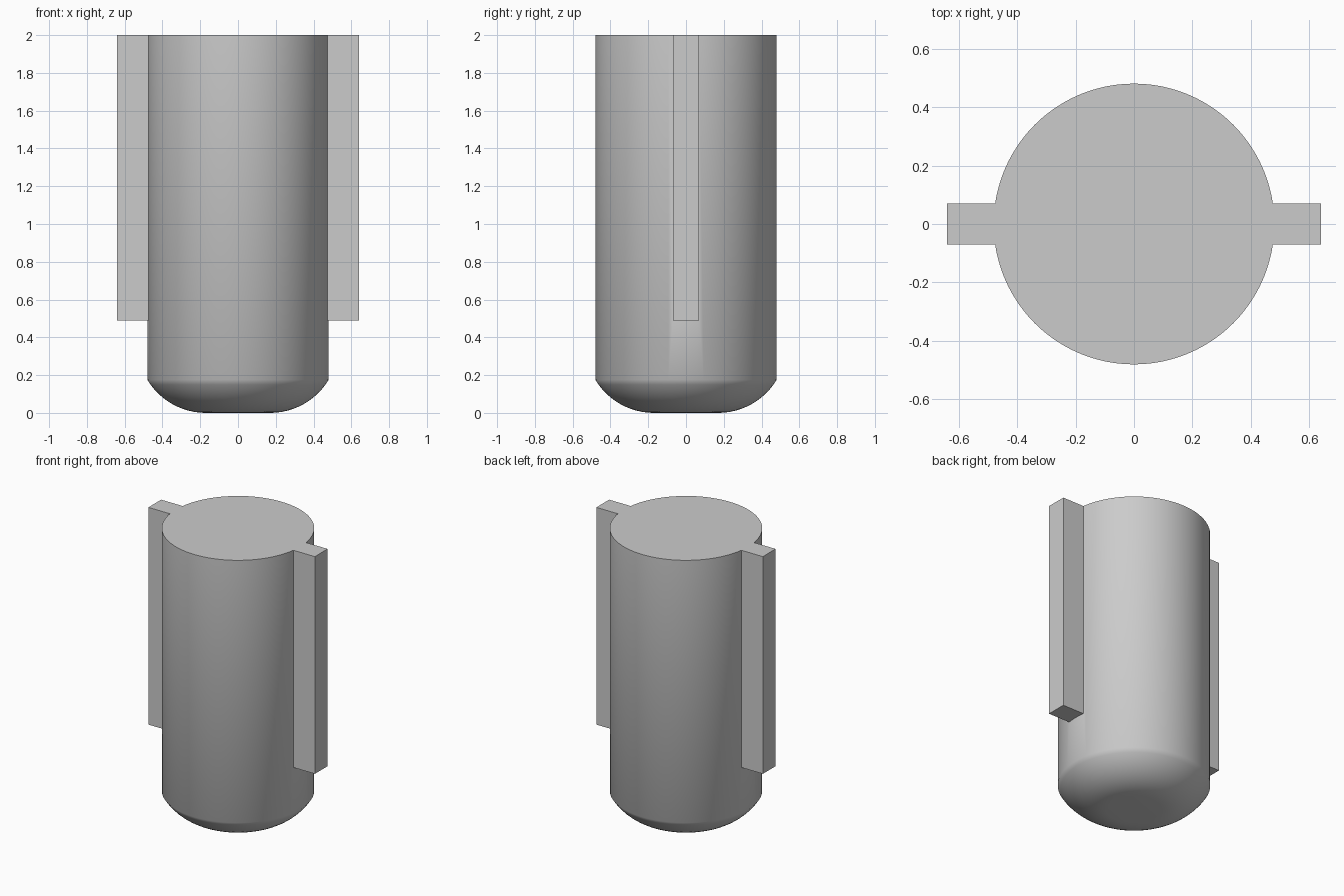
import bpy, bmesh, math

cube = bpy.data.objects.get("Cube")
if cube:
    bpy.data.objects.remove(cube, do_unlink=True)

RADIUS, HEIGHT, SEGMENTS = 0.48, 2.0, 96
FLAT, ROUND_TOP = 0.17, 0.175          # flat foot radius, height of rounded end
FIN_REACH, FIN_HALF, FIN_BASE = 0.64, 0.07, 0.49

grey = bpy.data.materials.new("light grey")
grey.use_nodes = True
colour = (0.6, 0.6, 0.6, 1)
grey.diffuse_color = colour
grey.node_tree.nodes["Principled BSDF"].inputs["Base Color"].default_value = colour


def add_object(name, bm):
    bmesh.ops.recalc_face_normals(bm, faces=bm.faces)
    mesh = bpy.data.meshes.new(name)
    bm.to_mesh(mesh)
    bm.free()
    mesh.materials.append(grey)
    obj = bpy.data.objects.new(name, mesh)
    bpy.context.collection.objects.link(obj)
    return obj


def lathe(name, profile):
    """Closed solid of revolution from (radius, z) points."""
    bm = bmesh.new()
    rings = []
    for r, z in profile:
        angles = [math.tau * i / SEGMENTS for i in range(SEGMENTS)]
        rings.append([bm.verts.new((r * math.cos(a), r * math.sin(a), z)) for a in angles])
    for low, high in zip(rings, rings[1:]):
        for i in range(SEGMENTS):
            j = (i + 1) % SEGMENTS
            bm.faces.new((low[i], low[j], high[j], high[i]))
    bm.faces.new(rings[0][::-1])
    bm.faces.new(rings[-1])
    return add_object(name, bm)


# Cylinder with a shallow rounded lower end, tangent to the flat foot
run = RADIUS - FLAT
arc = (run ** 2 + ROUND_TOP ** 2) / (2 * ROUND_TOP)
sweep = math.asin(run / arc)
profile = [(FLAT + arc * math.sin(sweep * k / 12), arc - arc * math.cos(sweep * k / 12))
           for k in range(13)]
body = lathe("body_with_fins", profile + [(RADIUS, HEIGHT)])

# Side fins, one bar through the body, merged into a single solid
bm = bmesh.new()
bmesh.ops.create_cube(bm, size=1)
for v in bm.verts:
    v.co = (v.co.x * 2 * FIN_REACH, v.co.y * 2 * FIN_HALF,
            FIN_BASE + (v.co.z + 0.5) * (HEIGHT - FIN_BASE))
fins = add_object("fin_bar", bm)

union = body.modifiers.new("join fins", 'BOOLEAN')
union.operation = 'UNION'
union.solver = 'EXACT'
union.object = fins
bpy.ops.object.select_all(action='DESELECT')
bpy.context.view_layer.objects.active = body
body.select_set(True)
bpy.ops.object.modifier_apply(modifier=union.name)
bpy.data.objects.remove(fins, do_unlink=True)
bpy.ops.object.shade_smooth_by_angle(angle=math.radians(40))
